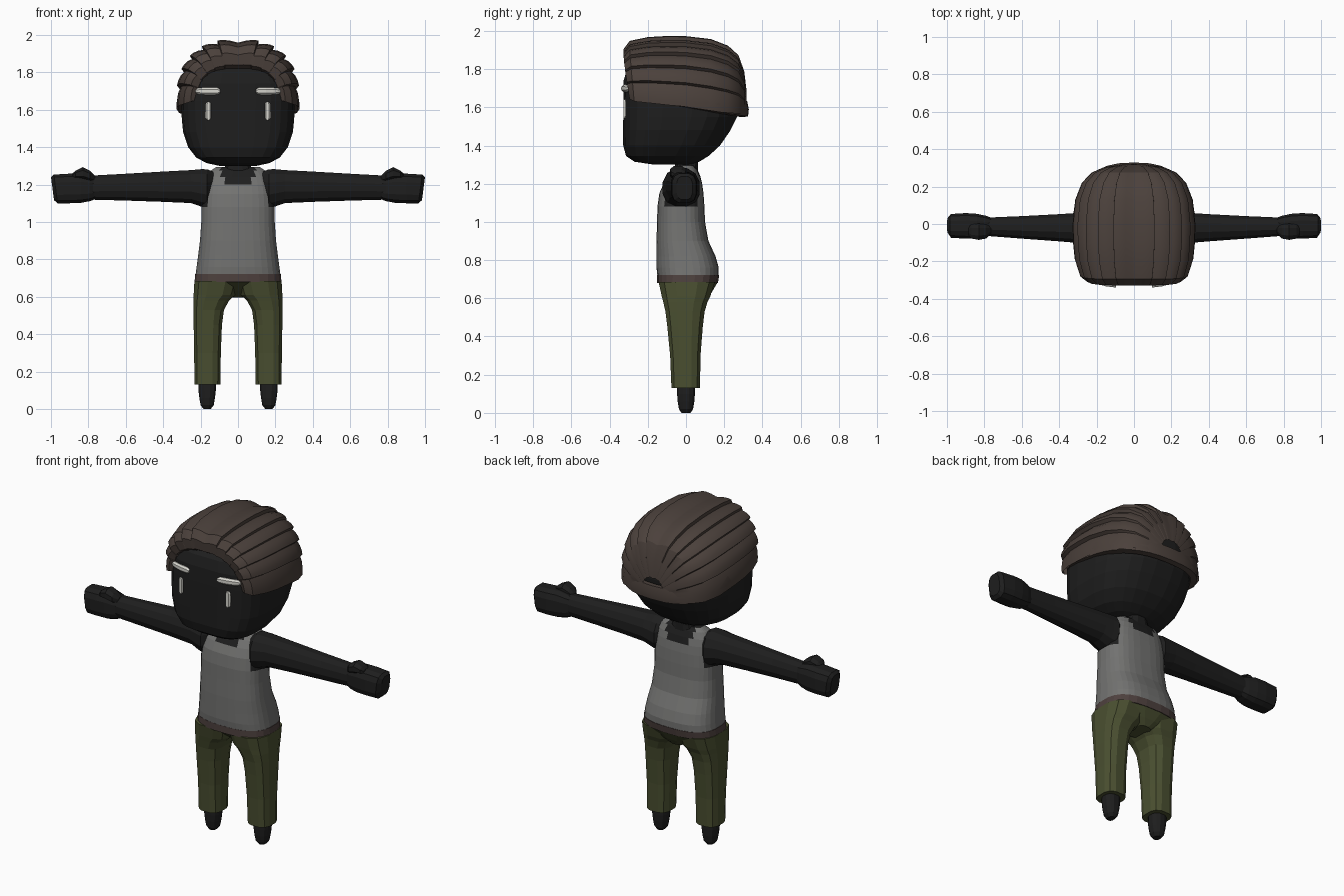
import bpy, bmesh, math

if "Cube" in bpy.data.objects:
    bpy.data.objects.remove(bpy.data.objects["Cube"])


def material(name, rgb):
    m = bpy.data.materials.new(name)
    m.diffuse_color = (*rgb, 1)
    m.use_nodes = True
    m.node_tree.nodes["Principled BSDF"].inputs["Base Color"].default_value = m.diffuse_color
    return m


SKIN = material("black_skin", (0.013, 0.013, 0.013))
HAIR = material("brown_hair", (0.070, 0.052, 0.044))
SHIRT = material("grey_shirt", (0.17, 0.17, 0.165))
TROUSERS = material("olive_trousers", (0.068, 0.078, 0.030))
BELT = material("brown_belt", (0.075, 0.052, 0.048))
WHITE = material("pale_face_marks", (0.68, 0.67, 0.62))


def spow(v, p):
    return math.copysign(abs(v) ** p, v)


def ring(axis, pos, a0, a1, b0, b1, n=12, e=2.4, e_back=None):
    """Rounded section at pos on an axis, spanning a0..a1 and b0..b1."""
    pts = []
    for i in range(n):
        t = math.tau * (i + 0.5) / n
        c, s = math.cos(t), math.sin(t)
        p = 2 / (e_back if e_back and s > 0 else e)
        a = (a0 + a1) / 2 + (a1 - a0) / 2 * spow(c, p)
        b = (b0 + b1) / 2 + (b1 - b0) / 2 * spow(s, p)
        pts.append((a, b, pos) if axis == "z" else (pos, a, b))
    return pts


def loft(name, rings, mats, rule=None, closed=True, smooth=None):
    """Skin a row of sections, with end caps when the sections are closed."""
    bm = bmesh.new()
    rows = [[bm.verts.new(p) for p in r] for r in rings]
    n = len(rows[0])
    for r0, r1 in zip(rows, rows[1:]):
        for i in range(n if closed else n - 1):
            j = (i + 1) % n
            bm.faces.new((r0[i], r0[j], r1[j], r1[i]))
    if closed:
        bm.faces.new(rows[0])
        bm.faces.new(rows[-1])
    bmesh.ops.recalc_face_normals(bm, faces=bm.faces)
    if rule:
        for f in bm.faces:
            f.material_index = rule(f.calc_center_median())
    me = bpy.data.meshes.new(name)
    bm.to_mesh(me)
    bm.free()
    for m in mats:
        me.materials.append(m)
    if smooth:
        me.shade_smooth()
        me.set_sharp_from_angle(angle=math.radians(smooth))
    ob = bpy.data.objects.new(name, me)
    bpy.context.collection.objects.link(ob)
    return ob


def flip(rings, s):
    return [[(s * x, y, z) for x, y, z in r] for r in rings]


# Head: flat face, rounded back, tapered jaw (z, half width, front y, back y)
head = [(1.30, .10, -.17, .03), (1.315, .17, -.27, .07), (1.345, .225, -.315, .12),
        (1.40, .268, -.33, .18), (1.48, .295, -.33, .235), (1.55, .302, -.33, .27),
        (1.65, .305, -.33, .285), (1.74, .30, -.328, .28), (1.80, .275, -.31, .26),
        (1.86, .22, -.25, .21), (1.91, .12, -.14, .12)]
loft("head", [ring("z", z, -w, w, y0, y1, 24, 3.5, 2.5) for z, w, y0, y1 in head], [SKIN])

# Neck
loft("neck", [ring("z", z, -w, w, -.06, .065, 12) for z, w in
              [(1.20, .085), (1.27, .085), (1.30, .07), (1.36, .07)]], [SKIN])

# Torso with a tank top: skin shows at the neckline and armholes
torso = [(.715, .228, -.15, .172), (.76, .222, -.155, .172), (.82, .214, -.155, .155),
         (.90, .204, -.155, .118), (1.0, .197, -.152, .10), (1.08, .197, -.15, .097),
         (1.15, .192, -.14, .092), (1.20, .183, -.118, .085), (1.24, .17, -.092, .075),
         (1.275, .145, -.06, .06), (1.295, .115, -.035, .04)]


def tank_top(c):
    neckline = c.z > 1.2 and abs(c.x) < (.085 if c.z > 1.23 else .06)
    armhole = c.z > 1.08 and abs(c.x) > .165
    return 1 if neckline or armhole else 0


loft("tank_top", [ring("z", z, -w, w, y0, y1, 32, 2.7) for z, w, y0, y1 in torso],
     [SHIRT, SKIN], tank_top)

# Belt and hips
loft("belt", [ring("z", z, -w, w, -.152, y1, 24, 2.7) for z, w, y1 in
              [(.68, .234, .168), (.722, .23, .175)]], [BELT])
loft("hips", [ring("z", z, -w, w, y0, y1, 20, 2.7) for z, w, y0, y1 in
              [(.595, .05, -.03, .11), (.63, .13, -.08, .135), (.685, .232, -.148, .168)]], [TROUSERS])

# Legs, feet, arms, hands and face marks, one of each per side
leg = [(.13, .093, .235, -.078, .075), (.30, .09, .236, -.085, .078), (.45, .084, .239, -.10, .09),
       (.53, .073, .24, -.11, .10), (.58, .045, .24, -.122, .115), (.61, .012, .24, -.13, .13),
       (.685, -.01, .236, -.147, .155)]
foot = [(0, .02, .025), (.02, .036, .038), (.06, .043, .045), (.10, .048, .048), (.16, .048, .048)]
arm = [(.13, -.08, .04, 1.12, 1.27), (.165, -.125, .075, 1.07, 1.285), (.20, -.12, .07, 1.08, 1.285),
       (.25, -.108, .065, 1.098, 1.28), (.40, -.095, .055, 1.105, 1.272), (.60, -.08, .044, 1.112, 1.26),
       (.78, -.066, .036, 1.117, 1.25)]
hand = [(.74, -.05, .025, 1.13, 1.235), (.79, -.072, .045, 1.11, 1.25), (.84, -.08, .056, 1.10, 1.262),
        (.90, -.08, .06, 1.098, 1.26), (.965, -.075, .055, 1.098, 1.255), (.982, -.05, .035, 1.115, 1.24)]


def face_y(x):
    return -.0225 - .3075 * (1 - (abs(x) / .305) ** 3.5) ** (1 / 3.5)


for s, side in ((1, "left"), (-1, "right")):
    loft(side + "_trouser_leg", flip([ring("z", z, x0, x1, y0, y1, 12, 2.8)
                                      for z, x0, x1, y0, y1 in leg], s), [TROUSERS])
    loft(side + "_foot", flip([ring("z", z, .165 - w, .165 + w, -d, d, 12)
                               for z, w, d in foot], s), [SKIN])
    loft(side + "_arm", flip([ring("x", x, *r, 12, 2.2) for x, *r in arm], s), [SKIN])
    # Fist leans outward towards its top edge
    fist = [[(x + (.13 * (z - 1.18) if x > .9 else 0), y, z)
             for x, y, z in ring("x", p, *r, 12, 3)] for p, *r in hand]
    fist = [[(min(x + .01 if x > .95 else x, 1.0), y, z) for x, y, z in r] for r in fist]
    loft(side + "_fist", flip(fist, s), [SKIN])
    thumb = [(.765, -.05, -.01, 1.21, 1.25), (.79, -.08, 0, 1.215, 1.275),
             (.83, -.088, .005, 1.225, 1.295), (.87, -.08, 0, 1.23, 1.275), (.885, -.06, -.01, 1.23, 1.26)]
    loft(side + "_thumb", flip([ring("x", x, *r, 8) for x, *r in thumb], s), [SKIN])
    # Brow bar following the face
    brow = [(.095, .010), (.11, .02), (.15, .021), (.19, .020), (.215, .017), (.228, .009)]
    loft(side + "_brow", flip([ring("x", x, face_y(x) - .012, face_y(x) + .03, 1.699 - h, 1.699 + h, 8)
                               for x, h in brow], s), [WHITE])
    # Upright eye bar
    eye = [(1.545, .009), (1.555, .017), (1.60, .018), (1.63, .017), (1.642, .009)]
    loft(side + "_eye", flip([ring("z", z, .157 - w, .157 + w, face_y(.157) - .007, -.29, 8)
                              for z, w in eye], s), [WHITE])

# Swept-back hair: ridged strands from the hairline to a point low at the back
hair = [(-.285, .20, 1.82, 1.68), (-.322, .213, 1.842, 1.68), (-.328, .25, 1.905, 1.68),
        (-.295, .287, 1.95, 1.675), (-.20, .315, 1.97, 1.67), (-.1, .324, 1.976, 1.662),
        (0, .326, 1.975, 1.655), (.13, .312, 1.96, 1.635), (.22, .277, 1.925, 1.62),
        (.275, .225, 1.875, 1.61), (.305, .155, 1.79, 1.60), (.318, .07, 1.68, 1.59)]
STRANDS, SPAN = 6, math.radians(97)
half = [(SPAN * (k + f) / STRANDS, m) for k in range(STRANDS)
        for f, m in ((.04, -.05), (.35, -.015), (.7, .008), (.96, .012))]
profile = [(-a, m) for a, m in reversed(half)] + half
rows = []
for k, (y, w, top, zc) in enumerate(hair):
    amp = .35 if k < 2 else 1
    sweep = max(0, .05 * (1 - k / 6))
    row = []
    for a, m in profile:
        g = 1 + m * amp
        row.append((w * g * spow(math.sin(a), 2 / 2.4), y + sweep * (abs(a) / SPAN) ** 3,
                    zc + (top - zc) * g * spow(math.cos(a), 2 / 2.4)))
    rows.append(row)
loft("swept_hair", rows, [HAIR], closed=False, smooth=25)

# Hair band around the sides and back, sloping down to the rear
band = []
for i in range(29):
    t = math.radians(-57 + 294 * i / 28)
    p = 2 / (2.5 if math.sin(t) > 0 else 3.2)
    x, y = .322 * spow(math.cos(t), p), .325 * spow(math.sin(t), p)
    z = 1.69 - .10 * (y + .325) / .65
    h = .02 if i in (0, 28) else .042
    band.append([(x * q, y * q, z + d * h) for q, d in
                 ((1.0, -.9), (1.012, 0), (.985, 1), (.90, 1), (.90, -1))])
loft("hair_band", band, [HAIR], smooth=30)
